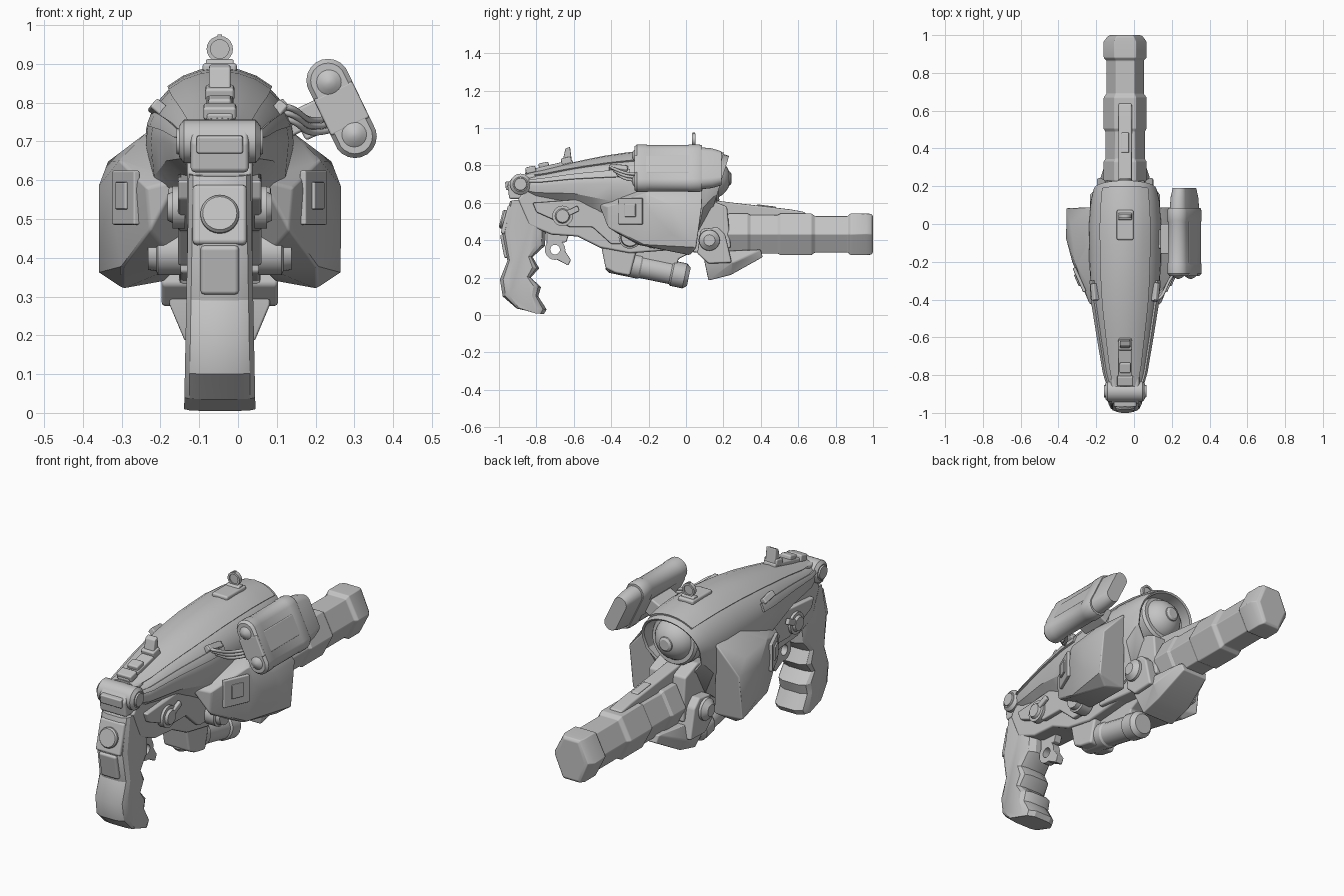
import bpy, bmesh, math
from mathutils import Vector, Matrix

if "Cube" in bpy.data.objects:
    bpy.data.objects.remove(bpy.data.objects["Cube"], do_unlink=True)

CX = -0.047          # the body's mirror plane
GREY = (0.55, 0.55, 0.55, 1)
mat = bpy.data.materials.new("plain grey")
mat.use_nodes = True
mat.diffuse_color = GREY
mat.node_tree.nodes["Principled BSDF"].inputs["Base Color"].default_value = GREY
made = []


def finish(name, bm, bevel=0.0):
    bmesh.ops.recalc_face_normals(bm, faces=bm.faces)
    me = bpy.data.meshes.new(name)
    bm.to_mesh(me)
    bm.free()
    me.materials.append(mat)
    ob = bpy.data.objects.new(name, me)
    bpy.context.collection.objects.link(ob)
    ob.location.x = CX
    if bevel:
        mod = ob.modifiers.new("edge", "BEVEL")
        mod.width, mod.segments, mod.limit_method = bevel, 2, "ANGLE"
        mod.harden_normals = True
    made.append(ob)


def loft(name, rings, bevel=0.0, cap=True):
    bm = bmesh.new()
    vs = [[bm.verts.new(p) for p in r] for r in rings]
    n = len(vs[0])
    for a, b in zip(vs, vs[1:]):
        for i in range(n):
            j = (i + 1) % n
            bm.faces.new((a[i], a[j], b[j], b[i]))
    if cap:
        bm.faces.new(vs[0])
        bm.faces.new(vs[-1])
    finish(name, bm, bevel)


def prism(name, prof, x0, x1, bevel=0.01):
    """Side profile of (y, z) points pushed through from x0 to x1."""
    loft(name, [[(x, y, z) for y, z in prof] for x in (x0, x1)], bevel)


def hull(name, pts, bevel=0.0):
    bm = bmesh.new()
    for p in pts:
        bm.verts.new(p)
    res = bmesh.ops.convex_hull(bm, input=bm.verts)
    bmesh.ops.delete(bm, geom=list({v for v in res["geom_interior"] if isinstance(v, bmesh.types.BMVert)}), context="VERTS")
    bmesh.ops.dissolve_limit(bm, angle_limit=0.05, verts=bm.verts, edges=bm.edges)
    finish(name, bm, bevel)


def box(name, loc, size, rot=(0, 0, 0), bevel=0.006):
    bm = bmesh.new()
    m = Matrix.Translation(loc)
    for axis, a in zip("XYZ", rot):
        m = m @ Matrix.Rotation(math.radians(a), 4, axis)
    bmesh.ops.create_cube(bm, size=1, matrix=m @ Matrix.Diagonal((*size, 1)))
    finish(name, bm, bevel)


def rod(name, a, b, profile, n=20):
    """Turned part from a to b; profile holds (fraction, radius)."""
    a, b = Vector(a), Vector(b)
    q = (b - a).to_track_quat("Z", "Y")
    circle = [Vector((math.cos(i * math.tau / n), math.sin(i * math.tau / n), 0)) for i in range(n)]
    loft(name, [[a.lerp(b, t) + q @ (c * r) for c in circle] for t, r in profile])


def ball(name, loc, r):
    bm = bmesh.new()
    bmesh.ops.create_uvsphere(bm, u_segments=24, v_segments=14, radius=r, matrix=Matrix.Translation(loc))
    finish(name, bm)


def cable(name, pts, r):
    cu = bpy.data.curves.new(name, "CURVE")
    cu.dimensions, cu.bevel_depth, cu.bevel_resolution = "3D", r, 2
    sp = cu.splines.new("NURBS")
    sp.points.add(len(pts) - 1)
    for p, c in zip(sp.points, pts):
        p.co = (*c, 1)
    sp.use_endpoint_u = True
    cu.materials.append(mat)
    ob = bpy.data.objects.new(name, cu)
    bpy.context.collection.objects.link(ob)
    ob.location.x = CX


# --- domed body shell: (y, half width, widest height, dome rise, bottom) ---
STATIONS = [(-.90, .075, .70, .045, .65), (-.80, .11, .69, .07, .62), (-.6, .145, .70, .11, .60),
            (-.4, .178, .70, .15, .52), (-.2, .19, .70, .175, .44), (0, .193, .70, .183, .40),
            (.15, .183, .70, .173, .45), (.22, .17, .71, .145, .57)]


def station(y):
    for a, b in zip(STATIONS, STATIONS[1:]):
        if y <= b[0]:
            t = (y - a[0]) / (b[0] - a[0])
            return [p + (q - p) * t for p, q in zip(a, b)]


def slant(p):        # the rear opening leans forward at the bottom
    x, y, z = p
    return (x, y - max(0, y) / .22 * .3 * (.86 - z), z)


def arc(y, a0, a1, n, off=0.0):
    _, w, zc, h, _ = station(y)
    angs = [math.radians(a0 + (a1 - a0) * i / n) for i in range(n + 1)]
    return [slant(((w + off) * math.cos(a), y, zc + (h + off) * math.sin(a))) for a in angs]


def section(y):
    _, w, zc, _, low = station(y)
    under = [(-.95 * w, y, zc * .5 + low * .5), (-.6 * w, y, low),
             (.6 * w, y, low), (.95 * w, y, zc * .5 + low * .5)]
    return arc(y, 0, 180, 16) + [slant(p) for p in under]


def shrink(ring, k, dy):
    return [(x * k, y + dy, .72 + (z - .72) * k) for x, y, z in ring]


rings = [section(y) for y in [-.9, -.8, -.7, -.6, -.5, -.4, -.3, -.2, -.1, 0, .08, .15, .22]]
rim = rings[-1]
loft("body_shell", rings + [shrink(rim, .97, .012), shrink(rim, .91, .006), shrink(rim, .88, -.1)])


def strip(name, a0, a1, y0, y1, off):
    span = [y0 + (y1 - y0) * i / 10 for i in range(11)]
    loft(name, [arc(y, a0, a1, 6, off) + arc(y, a1, a0, 6, -.01) for y in span])


strip("top_panel", 48, 132, -.86, .2, .009)
strip("left_rail", 14, 28, -.84, -.3, .010)
strip("right_rail", 152, 166, -.84, -.3, .010)

# --- rear lens ---
ball("rear_lens", (0, .128, .73), .11)
rod("lens_ring", (0, .10, .725), (0, .17, .73), [(0, .128), (.8, .128), (1, .118)], 28)
rod("lens_pupil", (0, .22, .73), (0, .243, .73), [(0, .04), (.7, .036), (1, .025)])


# --- hexagonal barrel with collars ---
def hexring(y, r, kx=1):
    angs = [math.radians(k * 60) for k in range(6)]
    return [(kx * r * math.cos(a), y, .432 + 1.12 * r * math.sin(a)) for a in angs]


loft("barrel", [hexring(*s) for s in [
    (.12, .10), (.215, .10), (.23, .115), (.33, .115), (.345, .106), (.49, .106), (.505, .115), (.67, .115),
    (.69, .1), (.865, .1), (.88, .115), (.965, .115), (.992, .112, .85), (1.0, .1, .8)]], .005)
prism("barrel_rail", [(.1, .52), (.1, .62), (.26, .6), (.56, .565), (.64, .55), (.64, .52)], -.036, .036)
prism("rail_block", [(.36, .55), (.38, .592), (.48, .58), (.5, .55)], -.02, .02, .004)
prism("barrel_mount", [(-.2, .36), (-.2, .55), (.12, .62), (.22, .58), (.24, .36), (.1, .33)], -.105, .105)

# --- wrap bracket below the barrel ---
prism("bracket_wall", [(.06, .33), (.08, .46), (.17, .47), (.21, .43), (.245, .28), (.12, .275)], -.15, .15, .01)
hull("bracket_keel", [(s * w, y, z) for s in (-1, 1) for w, y, z in [
    (.13, .1, .28), (.13, .25, .28), (.09, .12, .185), (.09, .24, .215), (.07, .41, .31), (.07, .3, .28),
    (.08, .4, .35), (.13, .1, .34)]], .006)

# --- underslung tube ---
rod("under_tube", (0, -.42, .295), (0, .015, .205), [
    (0, .05), (.05, .066), (.4, .066), (.42, .06), (.78, .06), (.8, .068), (.95, .068), (1, .05)])
prism("tube_cradle", [(-.46, .40), (-.43, .25), (-.38, .225), (-.3, .21), (-.26, .36)], -.075, .075, .012)
prism("tube_hanger", [(-.3, .36), (-.28, .24), (-.06, .22), (-.04, .30), (.08, .36)], -.035, .035, .008)

# --- lower frame ---
prism("lower_frame", [(-.9, .62), (-.84, .48), (-.72, .43), (-.58, .42), (-.46, .36), (-.3, .33), (.08, .36),
                      (.1, .55), (-.4, .66), (-.85, .68)], -.085, .085, .012)

# --- grip: rounded flanks, finger grooves, wider towards the heel ---
GRIP = [(-.94, .61), (-.985, .44), (-.955, .29), (-.995, .19), (-.98, .10), (-.905, .035), (-.76, .005),
        (-.745, .03), (-.79, .10), (-.775, .15), (-.83, .20), (-.785, .25), (-.82, .31), (-.755, .37),
        (-.75, .43), (-.74, .62)]
loft("grip", [[(s * (.092 - .02 * z), -.88 + k * (y + .88), z + .012 * (1 - k)) for y, z in GRIP]
              for s, k in ((-1, .62), (-.86, .85), (-.5, 1), (.5, 1), (.86, .85), (1, .62))])
box("grip_back_plate", (0, -.963, .37), (.1, .04, .13), (11, 0, 0), .012)
box("grip_upper_plate", (0, -.957, .51), (.14, .03, .16), (-15, 0, 0), .012)
rod("grip_button", (0, -.95, .505), (0, -.99, .515), [(0, .05), (.8, .05), (1, .044)], 24)


# --- trigger: plate with a finger ring ---
def washer(name, y, z, inner, outer, along, across):
    """Flat ring; along maps (offset, u, v) into space."""
    loops = [(-across, inner), (-across, outer), (across, outer), (across, inner), (-across, inner)]
    turn = [i * math.tau / 20 for i in range(20)]
    loft(name, [[along(d, r * math.cos(a), r * math.sin(a), y, z) for a in turn] for d, r in loops], cap=False)


washer("trigger_ring", -.70, .35, .026, .055, lambda d, u, v, y, z: (d, y + u, z + v), .02)
prism("trigger_top", [(-.745, .37), (-.745, .45), (-.62, .45), (-.64, .39), (-.7, .385)], -.02, .02, .004)
prism("trigger_tip", [(-.66, .39), (-.645, .34), (-.615, .295), (-.63, .265), (-.70, .302), (-.672, .33)], -.02, .02, .004)

# --- rear hinge and cap ---
rod("hinge_barrel", (-.105, -.885, .70), (.105, -.885, .70), [(0, .04), (.06, .056), (.94, .056), (1, .04)], 20)
prism("hinge_cap", [(-.945, .62), (-.955, .70), (-.92, .745), (-.8, .755), (-.78, .62)], -.075, .075, .012)
box("hinge_plate", (0, -.95, .692), (.12, .03, .045), (7, 0, 0))

# --- sights ---
box("rear_sight_base", (0, -.73, .782), (.07, .26, .04), (13, 0, 0), .008)
for y, z, w in ((-.83, .777, .085), (-.76, .798, .06), (-.64, .825, .075)):
    box("rear_sight_block", (0, y, z), (w, .055, .035), (13, 0, 0), .008)
prism("rear_sight_fin", [(-.66, .82), (-.645, .89), (-.62, .90), (-.61, .82)], -.028, .028, .006)
box("front_sight_base", (0, -.005, .89), (.09, .16, .025), bevel=.01)
prism("front_sight_foot", [(.01, .89), (.028, .912), (.054, .912), (.065, .89)], -.036, .036, .005)
washer("front_sight_ring", .041, .938, .024, .034, lambda d, u, v, y, z: (u, y + d, z + v), .01)
rod("front_sight_glass", (0, .037, .938), (0, .045, .938), [(0, .026), (1, .026)])
box("front_sight_pin", (0, .041, .97), (.012, .014, .012), bevel=0)

# --- paired side parts ---
for s, side in ((1, "left"), (-1, "right")):
    pod = [(.19, -.42, .58), (.26, -.22, .65), (.288, 0, .648), (.312, .085, .585), (.312, -.08, .585),
           (.312, .055, .36), (.312, -.07, .43), (.25, .02, .32), (.25, -.24, .375), (.18, -.42, .47),
           (.28, -.2, .56), (.11, -.47, .6), (.187, -.1, .725), (.182, .09, .725), (.14, .04, .34), (.1, -.28, .38)]
    hull(side + "_pod", [(s * x, y, z) for x, y, z in pod], .008)
    box(side + "_pod_frame", (s * .242, -.295, .555), (.018, .14, .14), (0, 0, -24 * s), .005)
    box(side + "_pod_latch", (s * .251, -.297, .56), (.016, .065, .07), (0, 0, -24 * s), .004)
    box(side + "_shell_vent", (s * .161, -.36, .785), (.03, .09, .035), (0, s * 50, -8 * s), .006)
    prism(side + "_frame_arm", [(-.82, .60), (-.8, .55), (-.62, .47), (-.5, .47), (-.40, .38), (-.28, .38),
                                (-.28, .46), (-.42, .56), (-.55, .62)], s * .07, s * .108, .008)
    rod(side + "_frame_pin", (s * .09, -.66, .53), (s * .135, -.66, .53), [(0, .055), (.7, .055), (.72, .04), (1, .034)])
    box(side + "_pin_lever", (s * .122, -.62, .55), (.02, .10, .03), (25, 0, 0))
    rod(side + "_pivot", (s * .1, -.3, .415), (s * .185, -.3, .415), [(0, .06), (.7, .06), (.75, .05), (1, .046)])
    rod(side + "_bracket_knob", (s * .13, .125, .40), (s * .185, .125, .40), [(0, .058), (.6, .055), (1, .03)])
    rod(side + "_hinge_disc", (s * .1, -.885, .70), (s * .112, -.885, .70), [(0, .036), (1, .032)])

# --- side canister, a tilted capsule section ---
MID = Vector((.314, 0, .785))
LONG = Vector((.435, 0, -.9))
WIDE = Vector((.9, 0, .435))


def capsule(y, r, half=.08):
    pts = []
    for i in range(20):
        a = math.tau * (i + .5) / 20
        end = half if math.cos(a) > 0 else -half
        pts.append(MID + Vector((0, y, 0)) + LONG * (end + r * math.cos(a)) + WIDE * (r * math.sin(a)))
    return pts


loft("canister", [capsule(y, r) for y, r in [(-.275, .045), (-.262, .056), (-.215, .056), (-.205, .053),
                                             (.01, .053), (.02, .056), (.07, .056), (.085, .05)]])
loft("canister_tail", [capsule(y, r, h) for y, r, h in [(.07, .046, .075), (.14, .043, .07), (.19, .036, .06)]])
for e in (-1, 1):
    p = MID + LONG * (.075 * e)
    rod("canister_dome", p + Vector((0, -.26, 0)), p + Vector((0, -.29, 0)), [(0, .036), (.5, .032), (.8, .02), (1, .006)])
tilt = math.degrees(math.atan2(.435, .9))
box("canister_band", MID + Vector((0, -.1, 0)), (.110, .352, .105), (0, -tilt, 0), .006)
box("canister_mount", (.235, -.08, .755), (.07, .16, .085), (0, -tilt, 0), .008)
box("mount_foot", (.195, -.08, .745), (.06, .1, .05), (0, -tilt, 0), .008)
box("cable_socket", (.158, -.36, .78), (.03, .10, .04), (0, 40, -10), .006)
for k in range(3):
    d = .016 * k
    cable("feed_cable", [(.155, -.40 + d, .79 - d), (.19, -.40 + d, .79 - d), (.215, -.34, .76 - d),
                         (.24, -.28, .75 - d), (.28, -.24, .76 - d)], .008)

# --- shading ---
bpy.ops.object.select_all(action="DESELECT")
for ob in made:
    ob.select_set(True)
bpy.context.view_layer.objects.active = made[0]
bpy.ops.object.shade_smooth_by_angle(angle=math.radians(28))
